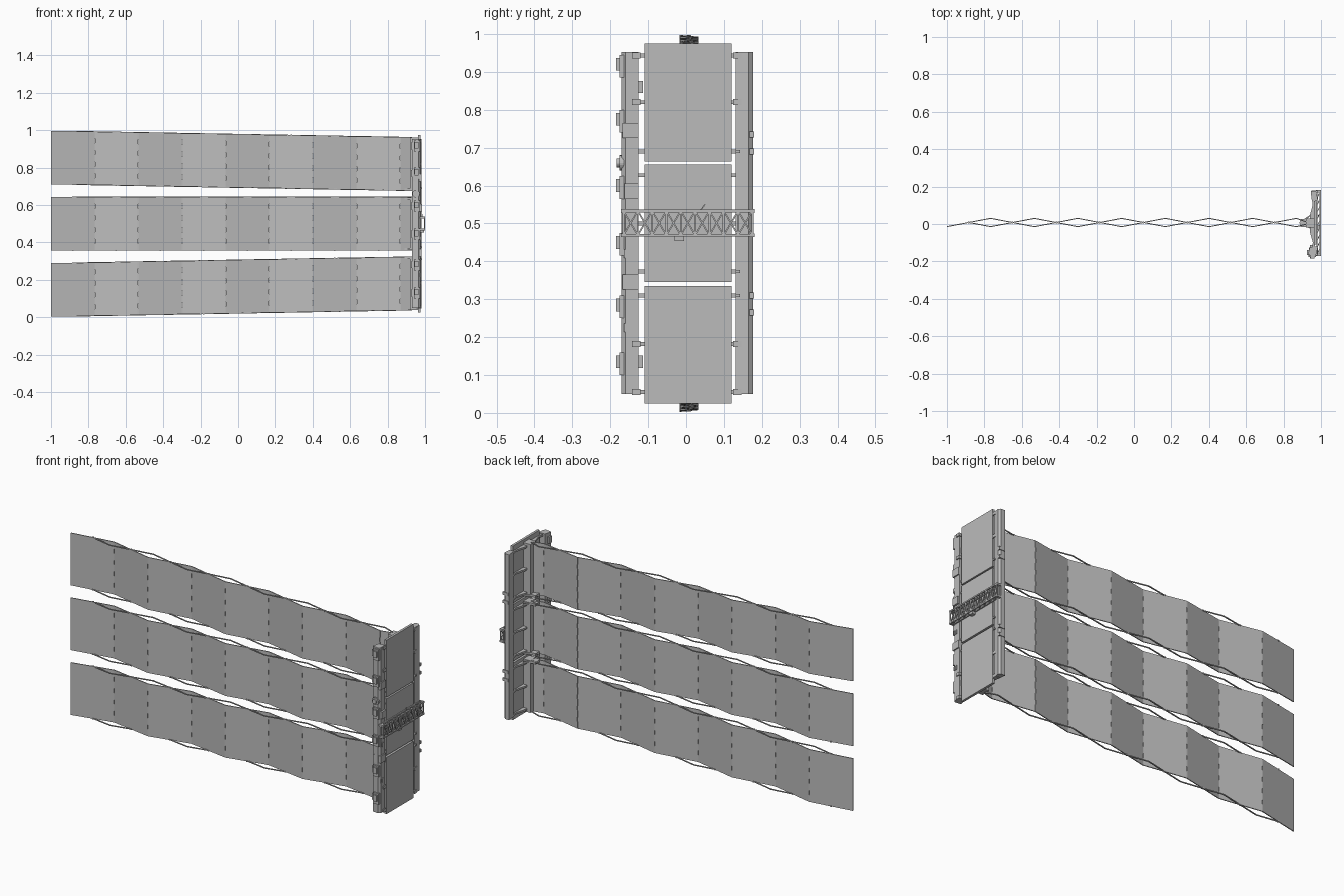
import bpy
import bmesh
from math import pi
from mathutils import Vector, Matrix

cube = bpy.data.objects.get("Cube")
if cube:
    bpy.data.objects.remove(cube)

grey = bpy.data.materials.new("light grey metal")
grey.use_nodes = True
COLOUR = (0.5, 0.5, 0.5, 1)
grey.diffuse_color = COLOUR
grey.node_tree.nodes["Principled BSDF"].inputs["Base Color"].default_value = COLOUR


def finish(bm, name):
    bmesh.ops.recalc_face_normals(bm, faces=bm.faces)
    mesh = bpy.data.meshes.new(name)
    bm.to_mesh(mesh)
    bm.free()
    mesh.materials.append(grey)
    obj = bpy.data.objects.new(name, mesh)
    bpy.context.collection.objects.link(obj)
    return obj


def box(bm, x, y, z):
    """Box from (low, high) ranges."""
    lo, hi = Vector((x[0], y[0], z[0])), Vector((x[1], y[1], z[1]))
    m = Matrix.Translation((lo + hi) / 2) @ Matrix.Diagonal((*(hi - lo), 1))
    bmesh.ops.create_cube(bm, size=1, matrix=m)


def bar(bm, a, b, width):
    """Square bar between two points."""
    a, b = Vector(a), Vector(b)
    turn = (b - a).to_track_quat('Z', 'Y').to_matrix().to_4x4()
    m = Matrix.Translation((a + b) / 2) @ turn @ Matrix.Diagonal((width, width, (b - a).length, 1))
    bmesh.ops.create_cube(bm, size=1, matrix=m)


def prism(bm, outline, z0, z1):
    """Extrude an (x, y) outline between two heights."""
    face = bm.faces.new([bm.verts.new((x, y, z0)) for x, y in outline])
    new = bmesh.ops.extrude_face_region(bm, geom=[face])["geom"]
    bmesh.ops.translate(bm, vec=(0, 0, z1 - z0), verts=[v for v in new if isinstance(v, bmesh.types.BMVert)])


# Folding radiator wings: zigzag panels, hinges and scissor arms
PITCH, FOLDS, HALF = 0.2335, 8, 0.143
LOW, HIGH = -0.014, 0.03


def fold_x(i):
    return -1 + PITCH * i


def panel_y(i):
    return LOW + (HIGH - LOW) * (i % 2)


def wing(name, middle, slope):
    def shear(bm):
        for v in bm.verts:
            v.co.z += middle + slope * (v.co.x + 1)

    t, gap = 0.0025, 0.0015
    panels, hinges, arms = bmesh.new(), bmesh.new(), bmesh.new()
    for i in range(FOLDS):
        x0, x1 = fold_x(i) + gap * (i > 0), fold_x(i + 1) - gap
        y0, y1 = panel_y(i), panel_y(i + 1)
        prism(panels, [(x0, y0 - t), (x1, y1 - t), (x1, y1 + t), (x0, y0 + t)], -HALF, HALF)
    # Short root panel reaching the base
    x0, y0 = fold_x(FOLDS) + gap, panel_y(FOLDS)
    prism(panels, [(x0, y0 - t), (0.925, -t), (0.925, t), (x0, y0 + t)], -HALF, HALF)

    # Knuckles bridge the gaps and leave short slits
    for i in range(1, FOLDS + 1):
        for k in range(5):
            z = (k - 2) * 0.062
            box(hinges, (fold_x(i) - 0.003, fold_x(i) + 0.003),
                (panel_y(i) - t, panel_y(i) + t), (z - 0.019, z + 0.019))

    # Arms cross the panels at their middles, along both long edges
    mid = (LOW + HIGH) / 2
    points = [(fold_x(0.5), mid)]
    points += [(fold_x(i), LOW + HIGH - panel_y(i)) for i in range(1, FOLDS + 1)]
    points.append((0.93, mid))
    for side in (-1, 1):
        z = side * (HALF - 0.001)
        for a, b in zip(points, points[1:]):
            bar(arms, (*a, z), (*b, z), 0.005)
        for i in range(FOLDS):
            box(arms, (fold_x(i + 0.5) - 0.004, fold_x(i + 0.5) + 0.004),
                (mid - 0.005, mid + 0.005), (z - 0.003, z + 0.003))
    for bm, part in ((panels, "panels"), (hinges, "hinges"), (arms, "scissor_arms")):
        shear(bm)
        finish(bm, f"{name}_{part}")


wing("upper_wing", 0.854, -0.018)
wing("middle_wing", 0.5, 0)
wing("lower_wing", 0.146, 0.018)

# Base plates facing outward
bm = bmesh.new()
for z in ((0.025, 0.335), (0.345, 0.655), (0.663, 0.975)):
    box(bm, (0.962, 0.975), (-0.11, 0.12), z)
finish(bm, "base_plates")

# Long side beams with bevelled sections
bm = bmesh.new()
prism(bm, [(0.93, -0.165), (0.965, -0.17), (0.975, -0.16), (0.975, -0.125), (0.94, -0.125)], 0.05, 0.953)
finish(bm, "front_beam")
bm = bmesh.new()
prism(bm, [(0.95, 0.13), (0.975, 0.13), (0.98, 0.165), (0.97, 0.177), (0.945, 0.177)], 0.05, 0.953)
finish(bm, "rear_beam")

# Cross ribs joining plates and beams
bm = bmesh.new()
rib = [(0.945, -0.15), (0.957, -0.1), (0.94, -0.04), (0.94, 0.045), (0.955, 0.1),
       (0.95, 0.15), (0.967, 0.15), (0.967, -0.15)]
for z in (0.055, 0.182, 0.31, 0.373, 0.5, 0.627, 0.69, 0.82, 0.943):
    prism(bm, rib, z - 0.005, z + 0.005)
for z in (0.055, 0.182, 0.82, 0.943):
    for y in (-0.131, 0.135):
        box(bm, (0.955, 0.98), (y - 0.011, y + 0.011), (z - 0.008, z + 0.008))
finish(bm, "cross_ribs")

# Central spines and root brackets carrying the wings
bm = bmesh.new()
for z in ((0.04, 0.325), (0.36, 0.64), (0.675, 0.96)):
    box(bm, (0.92, 0.964), (-0.02, 0.03), z)
finish(bm, "wing_spines")
bm = bmesh.new()
for z in (0.318, 0.365, 0.635, 0.682):
    box(bm, (0.89, 0.95), (-0.015, 0.028), (z - 0.006, z + 0.006))
    for y in (-0.012, 0.025):
        bar(bm, (0.885, 0.006, z), (0.95, y * 2, z), 0.007)
finish(bm, "root_brackets")

# Lattice girder across the outer face
bm = bmesh.new()
Y0, Y1, Z0, Z1, BAYS = -0.165, 0.175, 0.469, 0.533, 9
step = (Y1 - Y0) / BAYS
for x in (0.978, 0.996):
    for z in (Z0, Z1):
        bar(bm, (x, Y0, z), (x, Y1, z), 0.007)
    for i in range(BAYS + 1):
        bar(bm, (x, Y0 + i * step, Z0), (x, Y0 + i * step, Z1), 0.005)
for i in range(BAYS):
    a, b = Y0 + i * step, Y0 + (i + 1) * step
    bar(bm, (0.996, a, Z0), (0.996, b, Z1), 0.004)
    bar(bm, (0.996, a, Z1), (0.996, b, Z0), 0.004)
    for z in (Z0, Z1):
        bar(bm, (0.978, a, z), (0.996, b, z), 0.004)
for y in (-0.165, 0.175):
    for z in (Z0, Z1):
        box(bm, (0.972, 0.999), (y - 0.006, y + 0.006), (z - 0.005, z + 0.005))
finish(bm, "lattice_girder")

# Equipment on the front beam
bm = bmesh.new()
for z in (0.13, 0.28, 0.445, 0.595, 0.77, 0.915):
    box(bm, (0.94, 0.972), (-0.176, -0.16), (z - 0.03, z + 0.03))
    box(bm, (0.945, 0.965), (-0.185, -0.17), (z - 0.012, z + 0.022))
    box(bm, (0.925, 0.945), (-0.165, -0.14), (z - 0.018, z + 0.018))
for z in (0.345, 0.745):
    box(bm, (0.935, 0.981), (-0.168, -0.125), (z - 0.02, z + 0.02))
box(bm, (0.94, 0.985), (-0.162, -0.126), (0.565, 0.605))
for z in (0.135, 0.86):
    box(bm, (0.94, 0.965), (-0.128, -0.113), (z - 0.016, z + 0.016))
finish(bm, "equipment_boxes")

# Vent slats
bm = bmesh.new()
for z in (0.225, 0.42):
    for k in range(4):
        y = -0.163 + k * 0.006
        box(bm, (0.974, 0.978), (y, y + 0.004), (z - 0.011, z + 0.011))
finish(bm, "vent_slats")

# Round drum on the front beam
bm = bmesh.new()
for radius, depth, y in ((0.02, 0.012, -0.17), (0.012, 0.018, -0.175)):
    m = Matrix.Translation((0.952, y, 0.66)) @ Matrix.Rotation(pi / 2, 4, 'X')
    bmesh.ops.create_cone(bm, cap_ends=True, segments=20, radius1=radius, radius2=radius, depth=depth, matrix=m)
finish(bm, "round_drum")

# Small fittings on the rear beam and an aerial
bm = bmesh.new()
for z in (0.265, 0.31, 0.69, 0.735):
    box(bm, (0.95, 0.982), (0.168, 0.18), (z - 0.008, z + 0.008))
for z in (0.31, 0.373, 0.69):
    box(bm, (0.975, 0.983), (0.13, 0.142), (z - 0.004, z + 0.004))
bar(bm, (0.985, 0.035, 0.53), (0.985, 0.05, 0.55), 0.003)
box(bm, (0.975, 0.995), (-0.03, -0.005), (0.453, 0.468))
finish(bm, "small_fittings")
